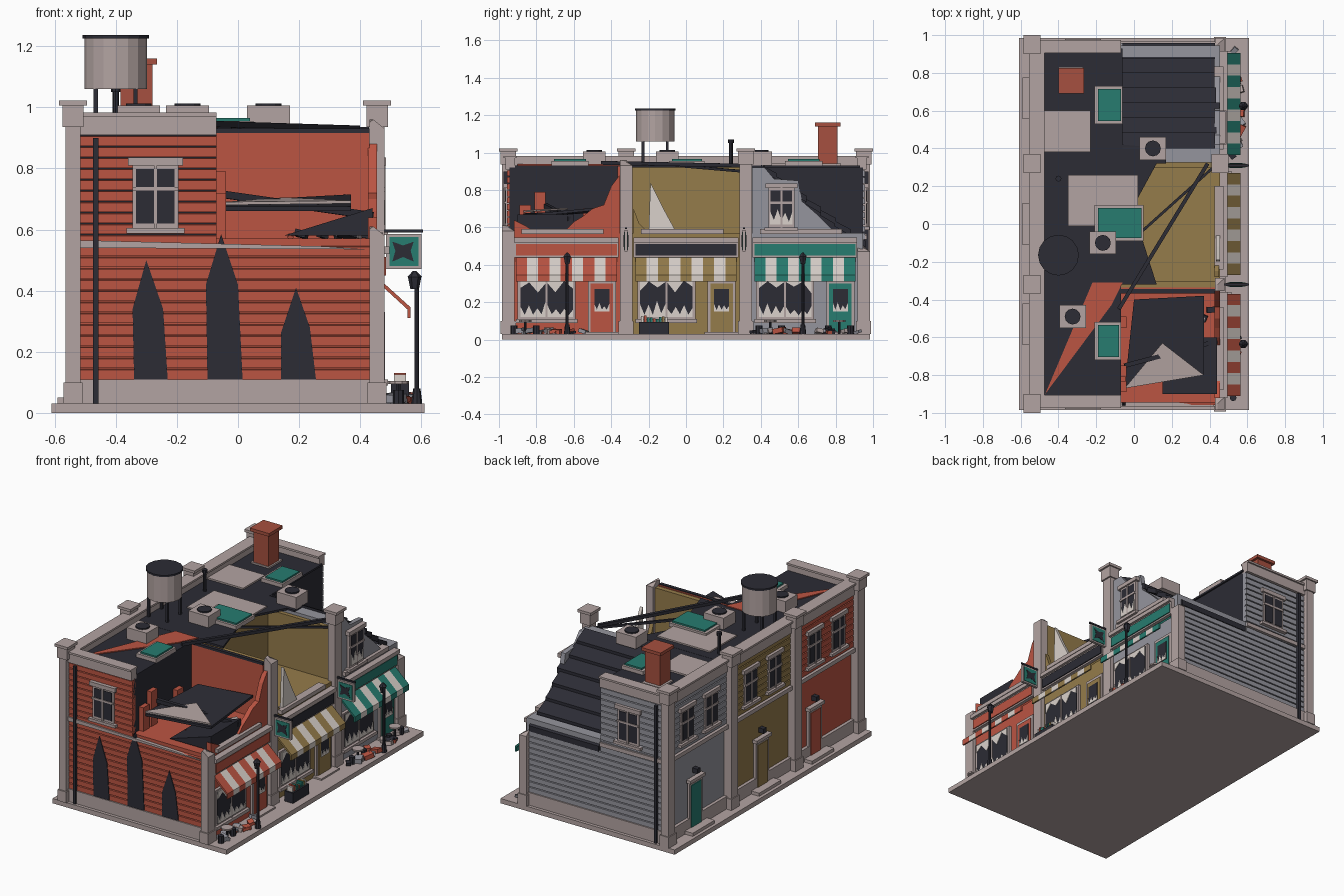
import bpy, bmesh, math, random
from mathutils import Vector

if "Cube" in bpy.data.objects:
    bpy.data.objects.remove(bpy.data.objects["Cube"])
random.seed(4)
COL = dict(red=(.5, .09, .055), yel=(.3, .2, .07), teal=(.02, .2, .16), dark=(.025, .025, .035),
           trim=(.45, .37, .36), grey=(.3, .3, .34), cream=(.7, .64, .6), brick=(.38, .08, .05))
MAT = {}
for k, c in COL.items():
    MAT[k] = bpy.data.materials.new(k)
    MAT[k].diffuse_color = (*c, 1)

def make(name, prisms, mat):
    """One object from a list of (bottom ring, top ring) pairs."""
    bm = bmesh.new()
    for a, b in prisms:
        va, vb = [bm.verts.new(p) for p in a], [bm.verts.new(p) for p in b]
        n = len(va)
        bm.faces.new(va)
        bm.faces.new(vb[::-1])
        for i in range(n):
            bm.faces.new((va[i], vb[i], vb[(i + 1) % n], va[(i + 1) % n]))
    bmesh.ops.recalc_face_normals(bm, faces=bm.faces)
    me = bpy.data.meshes.new(name)
    bm.to_mesh(me)
    bm.free()
    me.materials.append(MAT[mat])
    ob = bpy.data.objects.new(name, me)
    bpy.context.collection.objects.link(ob)
    return ob

def box(name, x0, x1, y0, y1, z0, z1, mat='trim'):
    q = [(x0, y0), (x1, y0), (x1, y1), (x0, y1)]
    return make(name, [([(x, y, z0) for x, y in q], [(x, y, z1) for x, y in q])], mat)

def flat(name, pts, z0, z1, mat):
    return make(name, [([(x, y, z0) for x, y in pts], [(x, y, z1) for x, y in pts])], mat)

def cyl(name, x, y, z0, z1, r, mat, n=8, r2=None):
    ring = lambda q, z: [(x + q * math.cos(2 * math.pi * i / n), y + q * math.sin(2 * math.pi * i / n), z) for i in range(n)]
    return make(name, [(ring(r, z0), ring(r2 or r, z1))], mat)

def beam(name, a, b, t, mat='dark'):
    a, b = Vector(a), Vector(b)
    s = (b - a).cross(Vector((0, 0, 1))).normalized() * t
    u = s.cross(b - a).normalized() * t
    ring = lambda p: [p + s + u, p - s + u, p - s - u, p + s - u]
    return make(name, [(ring(a), ring(b))], mat)

# Wall frames: u along the wall, d outwards, z up
def at(s, u, d, z):
    return {'E': (.455 + d, u, z), 'W': (-.52 - d, u, z), 'S': (u, -.945 - d, z), 'N': (u, .945 + d, z)}[s]

def panel(s, name, pts, d0, d1, mat):
    return make(name, [([at(s, u, d0, z) for u, z in pts], [at(s, u, d1, z) for u, z in pts])], mat)

def wbox(s, name, u0, u1, d0, d1, z0, z1, mat='trim'):
    return panel(s, name, [(u0, z0), (u1, z0), (u1, z1), (u0, z1)], d0, d1, mat)

def siding(s, name, u0, u1, z0, z1, mat):
    n = round((z1 - z0) / .036)
    h = (z1 - z0) / n
    sec = lambda u, z: [at(s, u, -.02, z), at(s, u, .012, z), at(s, u, .012, z + h * .82), at(s, u, 0, z + h * .9), at(s, u, 0, z + h), at(s, u, -.02, z + h)]
    make(name, [(sec(u0, z0 + i * h), sec(u1, z0 + i * h)) for i in range(n)], mat)

def window(s, name, u, z0, z1, w=.065):
    wbox(s, name + '_frame', u - w, u + w, 0, .02, z0, z1)
    wbox(s, name + '_glass', u - w + .012, u + w - .012, 0, .023, z0 + .015, z1 - .012, 'dark')
    wbox(s, name + '_mullion', u - .005, u + .005, 0, .027, z0, z1)
    wbox(s, name + '_rail', u - w, u + w, 0, .027, (z0 + z1) / 2 + .02, (z0 + z1) / 2 + .032)
    wbox(s, name + '_sill', u - w - .02, u + w + .02, 0, .035, z0 - .018, z0)
    wbox(s, name + '_lintel', u - w - .015, u + w + .015, 0, .03, z1, z1 + .025)

def shards(s, name, u0, u1, z0, h, d):
    n = 6
    pts = [(u0, z0)]
    for i in range(n + 1):
        pts.append((u0 + (u1 - u0) * i / n, z0 + h * ((.25 if i % 2 else 1) * random.uniform(.5, 1))))
    panel(s, name, pts + [(u1, z0)], 0, d, 'cream')

# Ground slab, foundation, ground storeys
box('pavement', -.61, .61, -.985, .985, 0, .03)
box('foundation', -.535, .45, -.965, .965, .03, .11)
SHOPS = [(-.64, 'red', 'red'), (0, 'yel', 'yel'), (.635, 'grey', 'teal')]
for c, wall, acc in SHOPS:
    y0, y1 = (c - .305, c + .32) if c < 0 else (c - .32, c + .32 if c == 0 else .945)
    n = wall + '_shop_'
    box(n + 'ground_storey', -.515, .455, y0, y1, .03, .57, wall)
    box(n + 'upper_block', -.515, -.07, y0, y1, .57, .92, 'yel' if c == 0 else 'dark')
    # street front
    wbox('E', n + 'sign', c - .27, c + .27, 0, .03, .45, .51, 'dark' if c == 0 else acc)
    wbox('E', n + 'sign_frame', c - .28, c + .28, 0, .024, .44, .52)
    wbox('E', n + 'cornice', c - .28, c + .28, 0, .04, .52, .545)
    wbox('E', n + 'broken_ledge', c - .24, c + .2, -.03, .02, .565, .59)
    for i in range(9):
        u, w = c - .27 + .06 * i, .06
        sec = lambda y: [(.46, y, .44), (.565, y, .345), (.565, y, .31), (.555, y, .31), (.555, y, .338), (.46, y, .425)]
        make(n + 'awning_stripe', [(sec(u), sec(u + w))], 'cream' if i % 2 else acc)
    wbox('E', n + 'window_frame', c - .26, c + .05, 0, .018, .1, .335)
    wbox('E', n + 'window_opening', c - .245, c + .035, 0, .021, .12, .325, 'dark')
    wbox('E', n + 'window_mullion', c - .11, c - .1, 0, .026, .11, .33)
    wbox('E', n + 'window_sill', c - .27, c + .06, 0, .035, .09, .11)
    shards('E', n + 'glass_left', c - .245, c - .11, .12, .09, .024)
    shards('E', n + 'glass_right', c - .1, c + .035, .12, .07, .024)
    shards('E', n + 'glass_top', c - .245, c + .035, .325, -.08, .024)
    wbox('E', n + 'door_frame', c + .115, c + .265, 0, .015, .03, .32)
    wbox('E', n + 'door', c + .13, c + .25, 0, .02, .035, .3, acc)
    wbox('E', n + 'door_glass', c + .15, c + .23, 0, .023, .15, .27, 'dark')
    shards('E', n + 'door_shards', c + .15, c + .23, .15, .05, .026)
    wbox('E', n + 'door_step', c + .1, c + .28, 0, .06, .03, .04)
    # rear front
    siding('W', n + 'rear_siding', y0, y1, .57, .91, wall)
    wbox('W', n + 'rear_band', y0, y1, 0, .025, .54, .565)
    for o in (-.12, .12):
        window('W', n + 'rear_window', c + o, .62, .82)
    o = c + {'red': .11, 'yel': 0, 'grey': .03}[wall]
    wbox('W', n + 'rear_door_frame', o - .065, o + .065, 0, .015, .03, .335)
    wbox('W', n + 'rear_door', o - .05, o + .05, 0, .02, .04, .315, acc)
    wbox('W', n + 'rear_door_lintel', o - .075, o + .075, 0, .03, .335, .355)
    wbox('W', n + 'rear_step', o - .11, o + .11, 0, .07, .03, .05)
    wbox('W', n + 'rear_lamp', o - .015, o + .015, 0, .035, .38, .41, 'dark')
    # roof parapet and coping at the rear
    box(n + 'parapet', -.54, -.48, y0, y1, .9, .97)
    box(n + 'coping', -.555, -.475, y0, y1, .97, .982)

# Side walls, lower half whole, front upper half missing
for s, col, top in (('S', 'red', .55), ('N', 'grey', .5)):
    siding(s, 'side_lower_siding', -.52, .44, .11, top, col)
    siding(s, 'side_upper_siding', -.52, -.07, top, .91, col)
    window(s, 'side_window', -.27, .605, .81, .075)
    panel(s, 'side_band', [(-.52, .54), (-.52, .565), (.28, .545), (.42, .535)] if s == 'S' else
          [(-.52, .54), (-.52, .565), (-.07, .56), (-.07, .535)], 0, .022, 'trim')
    wbox(s, 'drainpipe', -.475, -.457, 0, .03, .03, .9, 'dark')
    wbox(s, 'side_parapet', -.52, -.07, -.03, .02, .91, .97)
    wbox(s, 'side_coping', -.52, -.07, -.04, .03, .97, .982)
for pts in ([(-.34, .11), (-.345, .34), (-.3, .5), (-.245, .34), (-.23, .11)],
            [(-.1, .11), (-.105, .42), (-.055, .585), (0, .42), (.015, .11)],
            [(.14, .11), (.14, .26), (.19, .41), (.235, .28), (.255, .11)]):
    panel('S', 'scorched_gash', pts, 0, .016, 'dark')

# Pilasters, capped where intact, snapped at the street corners
for x, y, top in [(-.54, v, .94) for v in (-.95, -.32, .32, .95)] + [(.455, -.95, .58), (.455, -.32, .93), (.455, .32, .94), (.455, .95, .47)]:
    hx, hy = .025, .034
    box('pilaster', x - hx, x + hx, y - hy, y + hy, .03, top)
    box('pilaster_base', x - hx - .006, x + hx + .006, y - hy - .008, y + hy + .006, .03, .1)
    if top == .94:
        box('pilaster_cap', x - .035, x + .035, y - .042, y + .042, .935, 1.005)
        box('pilaster_cap_slab', x - .046, x + .046, y - .05, y + .05, 1.005, 1.022)
    else:
        make('broken_pilaster_tip', [([(x - hx, y - hy, top), (x + hx, y - hy, top), (x + hx, y + hy, top), (x - hx, y + hy, top)],
             [(x - hx, y - hy, top + .02), (x - hx / 2, y - hy, top + .03), (x - hx / 2, y, top + .02), (x - hx, y, top + .03)])], 'trim')

# Roof with torn edges
flat('red_shop_roof', [(-.48, -.93), (-.07, -.93), (-.07, -.32), (-.48, -.32)], .92, .932, 'dark')
flat('middle_roof', [(-.48, -.32), (.12, -.32), (.05, -.1), (0, .1), (.12, .32), (-.48, .32)], .92, .933, 'dark')
flat('grey_shop_roof', [(-.48, .32), (.17, .32), (.17, .4), (-.06, .42), (-.06, .93), (-.48, .93)], .92, .932, 'dark')
flat('torn_red_sheet', [(-.47, -.9), (-.22, -.31), (-.06, -.31), (-.12, -.43)], .932, .938, 'red')
# Party walls and open upper rooms
box('red_party_wall', -.07, .43, -.365, -.335, .57, .925, 'red')
box('yellow_party_wall_south', -.07, .43, -.335, -.305, .57, .92, 'yel')
box('yellow_party_wall_north', -.07, .43, .3, .325, .57, .9, 'yel')
box('grey_party_wall', -.07, .43, .325, .4, .57, .92, 'grey')
box('yellow_room_back', -.07, 0, -.31, .31, .57, .92, 'yel')
box('party_wall_cap', -.07, .43, -.367, -.345, .915, .93, 'dark')
# Remains of the upper street walls
panel('E', 'red_wall_remnant', [(-.66, .57), (-.6, .63), (-.55, .66), (-.5, .7), (-.44, .72), (-.4, .82), (-.355, .88), (-.355, .57)], -.03, 0, 'red')
panel('E', 'red_wall_stub', [(-.92, .57), (-.92, .64), (-.86, .61), (-.8, .57)], -.03, 0, 'red')
panel('E', 'yellow_wall_shard', [(-.2, .57), (-.19, .84), (-.12, .7), (-.06, .59)], -.02, 0, 'cream')
panel('E', 'yellow_wall_stub', [(-.28, .57), (-.28, .7), (-.25, .62), (-.2, .57)], -.03, -.005, 'yel')
panel('E', 'grey_wall_remnant', [(.355, .57), (.355, .92), (.42, .92), (.47, .86), (.6, .85), (.62, .74), (.7, .67), (.8, .57)], -.03, 0, 'grey')
window('E', 'grey_wall_window', .51, .6, .81, .07)
shards('E', 'upper_shards', .45, .57, .615, .1, .026)

# Collapsed roof of the grey shop, lapped strips sliding to the side
for i in range(7):
    y0, z0 = .4 + .079 * i, .935 - .06 * i
    panel('E', 'fallen_roof_strip', [(y0, z0), (y0 + .085, z0 - .045), (y0 + .085, z0 - .08), (y0, z0 - .03)],
          -.515, random.uniform(-.03, 0), 'dark')

# Wreckage in the red room
P = [(-.05, -.87, .66), (.0, -.4, .68), (.37, -.38, .7), (.37, -.8, .66)]
make('fallen_roof_slab', [(P, [(x, y, z + .015) for x, y, z in P])], 'dark')
P = [(.15, -.63, .695), (-.05, -.87, .68), (.37, -.8, .685)]
make('fallen_ceiling_sheet', [(P, [(x, y, z + .01) for x, y, z in P])], 'trim')
wedge = lambda y: [(.15, y, .58), (.44, y, .58), (.44, y, .67)]
make('fallen_wedge', [(wedge(-.9), wedge(-.6))], 'dark')
beam('fallen_beam', (-.05, -.75, .715), (.44, -.62, .645), .012)
beam('roof_beam_long', (-.08, -.45, .945), (.39, .32, .93), .01)
beam('roof_beam_short', (.03, -.05, .93), (.42, .3, .9), .007)
for y, h in ((-.86, .72), (-.78, .79), (-.52, .7)):
    box('brick_stump', -.07, -.04, y - .03, y + .03, .57, h, 'red')

# Roof furniture
for x0, x1, y0, y1 in ((-.48, -.23, .38, .6), (-.35, .02, -.01, .26), (-.4, -.27, .7, .83)):
    box('roof_patch', x0, x1, y0, y1, .925, .942)
for x0, x1, y0, y1 in ((-.21, -.06, .53, .73), (-.21, .05, -.09, .1), (-.21, -.07, -.72, -.52)):
    box('skylight_frame', x0, x1, y0, y1, .93, .955)
    box('skylight_glass', x0 + .02, x1 - .01, y0 + .015, y1 - .015, .95, .965, 'teal')
for x, y in ((-.165, -.1), (-.325, -.49), (.1, .4)):
    box('cooling_unit', x - .07, x + .07, y - .06, y + .06, .93, 1.005)
    cyl('cooling_fan', x, y, 1.0, 1.013, .042, 'dark', 12)
cyl('tank', -.4, -.165, 1.06, 1.225, .103, 'trim', 16)
cyl('tank_lid', -.4, -.165, 1.225, 1.236, .108, 'dark', 16)
for a in (-1, 1):
    for b in (-1, 1):
        box('tank_leg', -.4 + a * .065 - .007, -.4 + a * .065 + .007, -.165 + b * .065 - .007, -.165 + b * .065 + .007, .93, 1.07, 'dark')
box('chimney', -.385, -.28, .705, .81, .92, 1.14, 'brick')
box('chimney_cap', -.4, -.265, .69, .825, 1.14, 1.16, 'brick')
cyl('vent_pipe', -.4, .24, .93, 1.05, .01, 'dark')
cyl('vent_hood', -.4, .24, 1.05, 1.07, .016, 'dark')

# Hanging signs and street lamps
for y in (-.32, .31):
    box('hanging_sign_frame', .485, .6, y - .008, y + .008, .47, .585)
    box('hanging_sign', .495, .59, y - .011, y + .011, .48, .575, 'teal')
    hole = lambda v: [(.505, v, .495), (.54, v, .51), (.575, v, .495), (.565, v, .53), (.575, v, .56), (.54, v, .548), (.505, v, .56), (.515, v, .53)]
    make('hanging_sign_hole', [(hole(y - .013), hole(y + .013))], 'dark')
    box('hanging_sign_arm', .47, .605, y - .005, y + .005, .59, .6, 'dark')
for y in (-.635, .625):
    cyl('lamp_foot', .585, y, .03, .08, .018, 'dark', 8, .012)
    cyl('lamp_post', .585, y, .08, .42, .008, 'dark')
    cyl('lamp_head', .578, y, .405, .445, .014, 'dark', 6, .022)
    cyl('lamp_top', .578, y, .445, .465, .024, 'dark', 6, .005)

# Pavement clutter: book crate, cafe tables, stools, rubble
box('book_crate', .5, .56, -.25, -.09, .03, .095, 'dark')
for i in range(9):
    y = -.24 + i * .016
    box('book', .51, .55, y, y + .012, .09, random.uniform(.11, .13), random.choice(['red', 'teal', 'cream', 'yel']))
for y in (.45, .82, -.86):
    cyl('table_top', .525, y, .095, .105, .035, 'trim', 10)
    cyl('table_post', .525, y, .03, .095, .007, 'dark')
    for o in (-.06, .06):
        cyl('stool', .525, y + o, .03, .075, .018, 'dark')
for i in range(46):
    c = random.choice([-.85, -.75, -.6, .42, .55, .75, .86])
    x, y, z, r = random.uniform(.49, .56), c + random.uniform(-.06, .06), .03, random.uniform(.008, .024)
    if i > 36:
        x, y, z = random.uniform(.1, .42), random.uniform(-.9, -.42), .57
    ob = box('rubble', -r, r, -r * 1.3, r * 1.3, -r * .6, r * .6, random.choice(['red', 'dark', 'trim', 'grey']))
    ob.location, ob.rotation_euler = (x, y, z + r * .8), (random.uniform(-.3, .3), random.uniform(-.3, .3), random.uniform(0, 3))

for m in bpy.data.materials:
    if m.users and not m.is_grease_pencil:
        m.use_nodes = True
        m.node_tree.nodes["Principled BSDF"].inputs["Base Color"].default_value = m.diffuse_color
